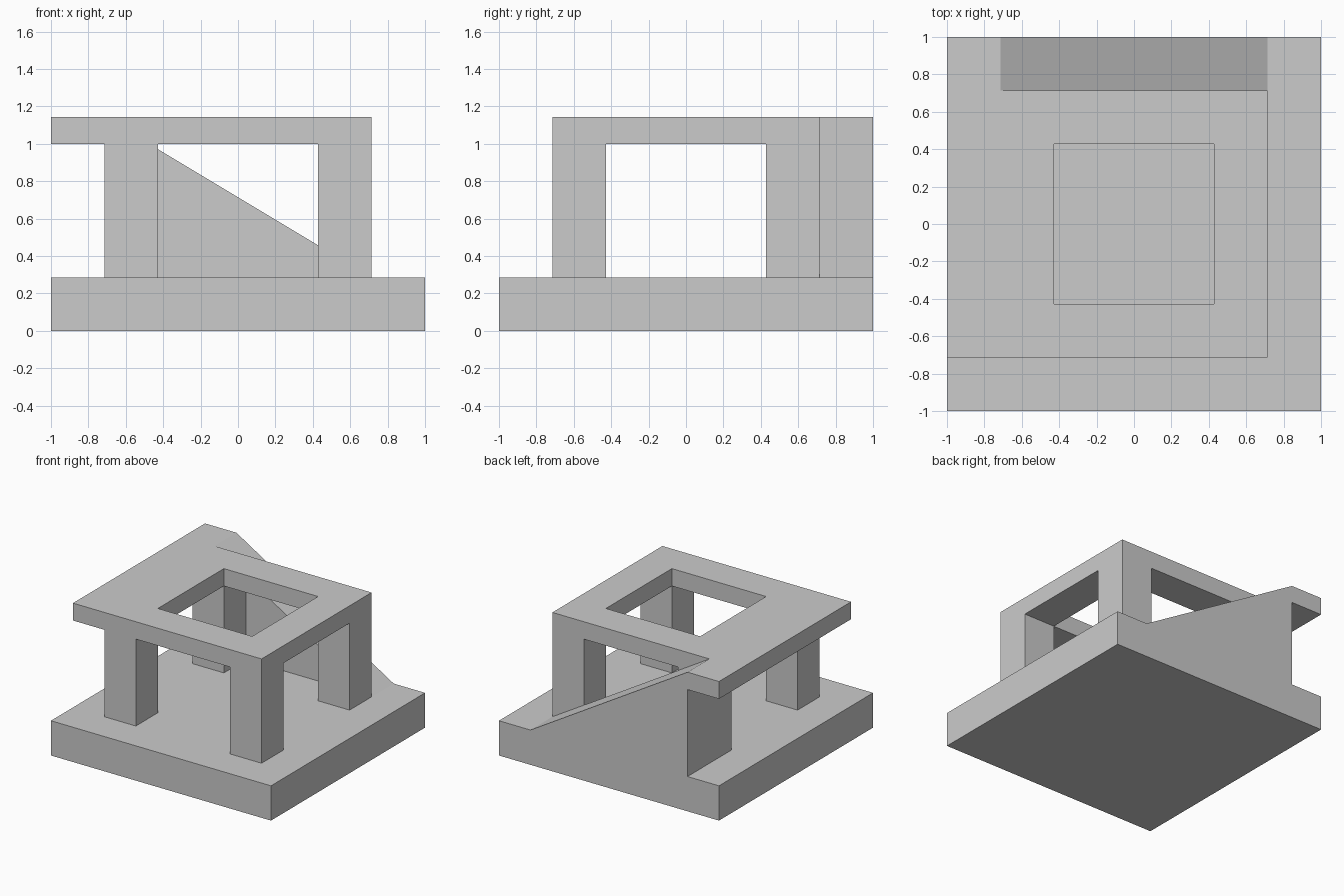
import bpy, bmesh
from mathutils import Vector

if "Cube" in bpy.data.objects:
    bpy.data.objects.remove(bpy.data.objects["Cube"])

U = 1 / 7                     # the whole model sits on a 1/7 unit grid
IN, OUT, FULL = 3 * U, 5 * U, 7 * U
FLOOR, SOFFIT, TOP = 2 * U, 7 * U, 8 * U


def prism(name, loops, sweep):
    """Fill closed outlines (the later ones are holes) and sweep them to a solid."""
    bm = bmesh.new()
    for pts in loops:
        vs = [bm.verts.new(p) for p in pts]
        for a, b in zip(vs, vs[1:] + vs[:1]):
            bm.edges.new((a, b))
    bmesh.ops.triangle_fill(bm, edges=bm.edges[:], use_beauty=True,
                            normal=Vector(sweep).normalized())
    ext = bmesh.ops.extrude_face_region(bm, geom=bm.faces[:])
    moved = [g for g in ext["geom"] if isinstance(g, bmesh.types.BMVert)]
    bmesh.ops.translate(bm, verts=moved, vec=sweep)
    bmesh.ops.recalc_face_normals(bm, faces=bm.faces[:])
    mesh = bpy.data.meshes.new(name)
    bm.to_mesh(mesh)
    bm.free()
    ob = bpy.data.objects.new(name, mesh)
    bpy.context.collection.objects.link(ob)
    return ob


def rect(x0, x1, y0, y1, z):
    return [(x0, y0, z), (x1, y0, z), (x1, y1, z), (x0, y1, z)]


# Square base slab
prism("base", [rect(-FULL, FULL, -FULL, FULL, 0)], (0, 0, FLOOR))

# Four square legs
for side, sx in (("left", -1), ("right", 1)):
    for end, sy in (("front", -1), ("back", 1)):
        xs, ys = sorted((sx * IN, sx * OUT)), sorted((sy * IN, sy * OUT))
        prism(f"{end}_{side}_leg", [rect(*xs, *ys, FLOOR)], (0, 0, SOFFIT - FLOOR))

# L-shaped roof slab with a square opening
outline = [(-FULL, -OUT), (OUT, -OUT), (OUT, OUT), (-OUT, OUT), (-OUT, FULL), (-FULL, FULL)]
prism("roof", [[(x, y, SOFFIT) for x, y in outline], rect(-IN, IN, -IN, IN, SOFFIT)],
      (0, 0, TOP - SOFFIT))

# Solid ramp along the back, from the base up to the roof's left wing
prism("ramp", [[(-OUT, OUT, FLOOR), (OUT, OUT, FLOOR), (-OUT, OUT, TOP)]],
      (0, FULL - OUT, 0))
